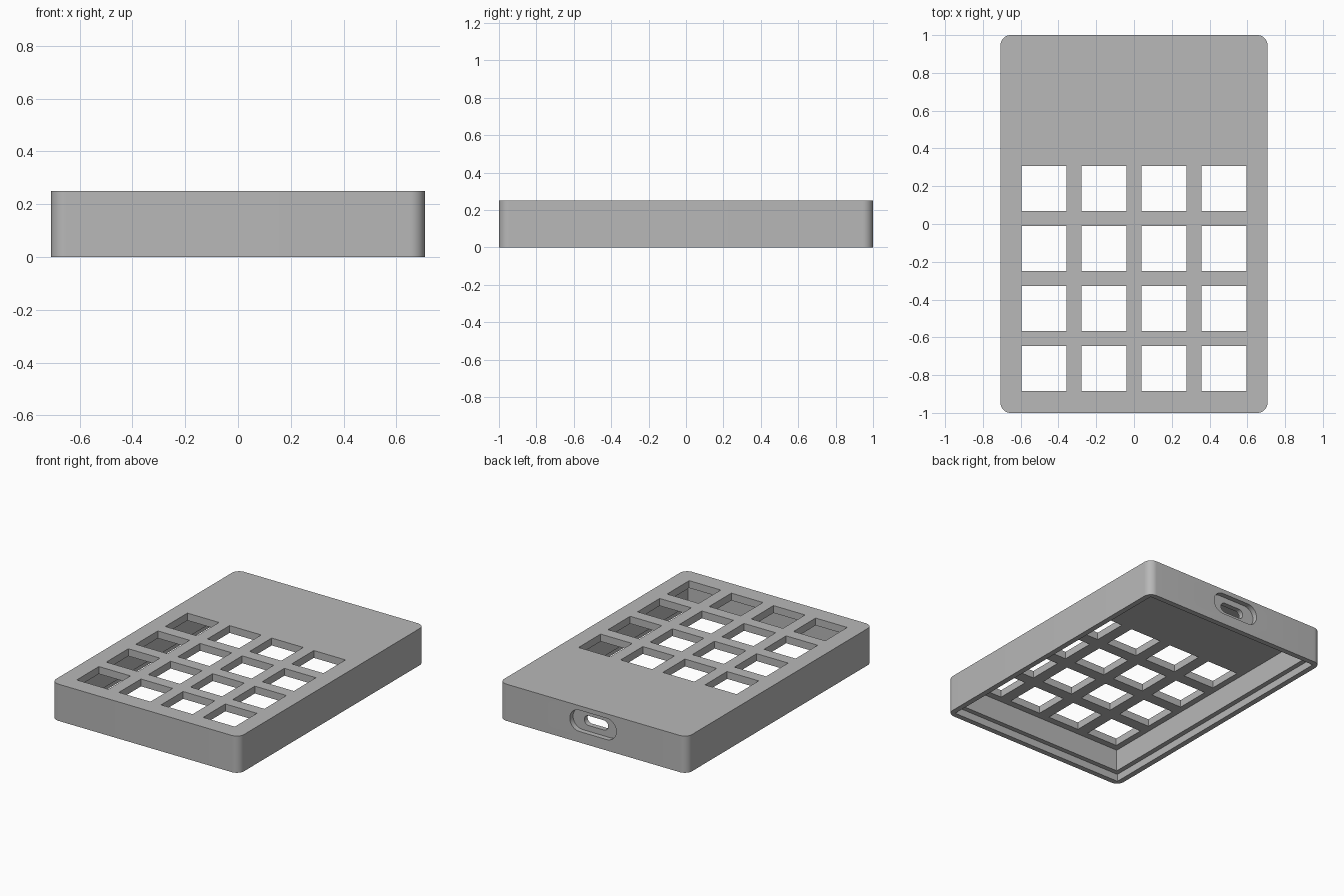
import bpy
import bmesh
from math import cos, sin, pi, radians
from mathutils import Matrix, Vector

cube = bpy.data.objects.get("Cube")
if cube:
    bpy.data.objects.remove(cube, do_unlink=True)

WIDTH, LENGTH, HEIGHT = 1.415, 2.0, 0.25
WALL, LIP, LIP_DEPTH, PLATE = 0.07, 0.037, 0.05, 0.05
KEY, PITCH = 0.238, 0.3175
PORT_Z = 0.147

grey = bpy.data.materials.new("mid grey")
grey.use_nodes = True
grey.diffuse_color = (0.48, 0.48, 0.48, 1)
grey.node_tree.nodes["Principled BSDF"].inputs["Base Color"].default_value = grey.diffuse_color


def prism(name, w, h, low, high, radius=0.0, matrix=Matrix(), steps=10):
    """Rectangle with optional rounded corners, extruded from low to high."""
    points = []
    for i, (sx, sy) in enumerate(((1, 1), (-1, 1), (-1, -1), (1, -1))):
        cx, cy = sx * (w / 2 - radius), sy * (h / 2 - radius)
        for k in range(steps + 1 if radius else 1):
            a = (i + k / steps) * pi / 2
            points.append((cx + radius * cos(a), cy + radius * sin(a), low))
    bm = bmesh.new()
    base = bm.faces.new([bm.verts.new(p) for p in points])
    grown = bmesh.ops.extrude_face_region(bm, geom=[base])["geom"]
    top = [v for v in grown if isinstance(v, bmesh.types.BMVert)]
    bmesh.ops.translate(bm, verts=top, vec=Vector((0, 0, high - low)))
    bmesh.ops.remove_doubles(bm, verts=bm.verts, dist=1e-5)
    bmesh.ops.transform(bm, matrix=matrix, verts=bm.verts)
    bmesh.ops.recalc_face_normals(bm, faces=bm.faces)
    mesh = bpy.data.meshes.new(name)
    bm.to_mesh(mesh)
    bm.free()
    mesh.materials.append(grey)
    obj = bpy.data.objects.new(name, mesh)
    bpy.context.collection.objects.link(obj)
    return obj


def cut(target, cutter):
    """Subtract the cutter, then discard it."""
    cutter.hide_render = True
    mod = target.modifiers.new("cut", "BOOLEAN")
    mod.operation = "DIFFERENCE"
    mod.solver = "EXACT"
    mod.object = cutter
    bpy.ops.object.select_all(action="DESELECT")
    bpy.context.view_layer.objects.active = target
    target.select_set(True)
    bpy.ops.object.modifier_apply(modifier=mod.name)
    bpy.data.objects.remove(cutter, do_unlink=True)


# Outer body with rounded vertical corners
case = prism("keypad_case", WIDTH, LENGTH, 0, HEIGHT, radius=0.055)

# Hollow interior and the wider step for a bottom cover
cut(case, prism("cavity", WIDTH - 2 * WALL, LENGTH - 2 * WALL, -0.1, HEIGHT - PLATE))
cut(case, prism("cover_step", WIDTH - 2 * LIP, LENGTH - 2 * LIP, -0.1, LIP_DEPTH))

# Four by four grid of key openings
for row in range(4):
    for col in range(4):
        place = Matrix.Translation(((col - 1.5) * PITCH, 0.187 - row * PITCH, 0))
        cut(case, prism("key_opening", KEY, KEY, 0.1, 0.4, matrix=place))

# Cable port on the back: shallow recess and a through slot
to_back = Matrix.Translation((0, LENGTH / 2, PORT_Z)) @ Matrix.Rotation(radians(90), 4, "X")
cut(case, prism("port_recess", 0.35, 0.145, -0.1, 0.035, radius=0.0724, matrix=to_back))
cut(case, prism("port_slot", 0.18, 0.066, -0.1, 0.12, radius=0.0329, matrix=to_back))

bpy.ops.object.shade_smooth_by_angle(angle=radians(30))
